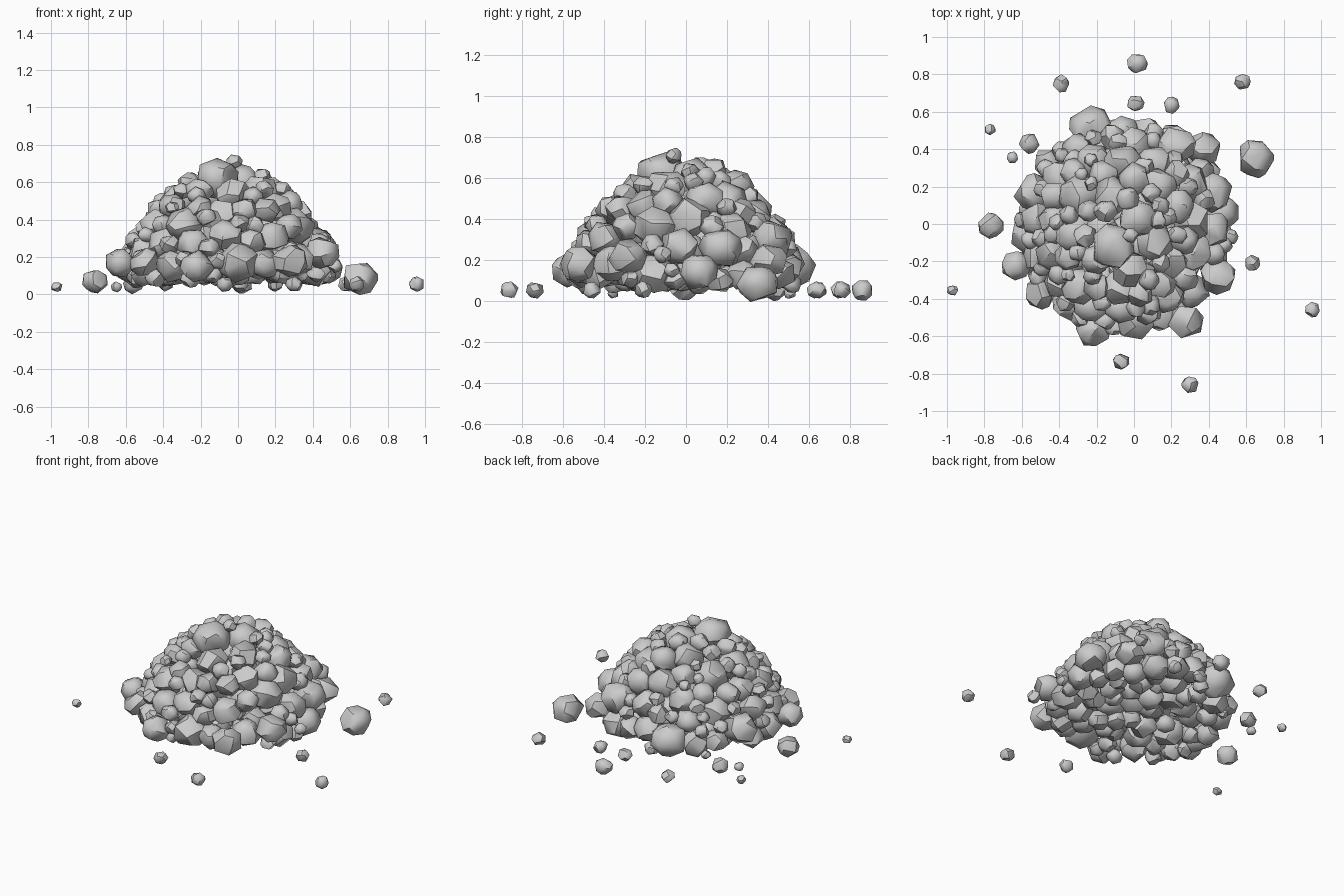
import bpy, bmesh, math, random
from mathutils import Vector, Matrix

if "Cube" in bpy.data.objects:
    bpy.data.objects.remove(bpy.data.objects["Cube"])

random.seed(11)


def add_stone(bm, centre, r, squash=0.95):
    """Faceted stone: convex hull of jittered points spread over a sphere."""
    tmp = bmesh.new()
    n = random.randint(16, 21)
    rot = Matrix.Rotation(random.uniform(0, 6.28), 3, Vector(
        (random.uniform(-1, 1), random.uniform(-1, 1), random.uniform(0.1, 1))).normalized())
    stretch = Vector((random.uniform(.97, 1.1), random.uniform(.97, 1.1), squash))
    for i in range(n):
        z = 1 - 2 * (i + 0.5) / n
        a = i * 2.39996
        q = math.sqrt(1 - z * z)
        p = Vector((q * math.cos(a), q * math.sin(a), z))
        p += Vector([random.uniform(-.2, .2) for _ in range(3)])
        p = rot @ (p.normalized() * random.uniform(1.02, 1.1))
        tmp.verts.new(Vector(centre) + Vector([p[k] * stretch[k] * r for k in range(3)]))
    bmesh.ops.convex_hull(tmp, input=tmp.verts[:])
    stray = [v for v in tmp.verts if not v.link_faces]
    bmesh.ops.delete(tmp, geom=stray, context='VERTS')
    bmesh.ops.recalc_face_normals(tmp, faces=tmp.faces[:])
    me = bpy.data.meshes.new("tmp")
    tmp.to_mesh(me)
    tmp.free()
    bm.from_mesh(me)
    bpy.data.meshes.remove(me)


def make_object(name, stones):
    bm = bmesh.new()
    for c, r in stones:
        add_stone(bm, c, r)
    me = bpy.data.meshes.new(name)
    bm.to_mesh(me)
    bm.free()
    me.shade_smooth()
    me.set_sharp_from_angle(angle=math.radians(42))
    ob = bpy.data.objects.new(name, me)
    bpy.context.collection.objects.link(ob)


# Stones lying loose around the heap: x, y, radius
loose = [(.02, .86, .053), (-.39, .75, .043), (.58, .76, .043), (.01, .645, .042), (.2, .635, .042),
         (-.77, .505, .029), (-.56, .43, .053), (-.65, .355, .029), (.65, .35, .096), (-.765, -.01, .066),
         (.635, -.21, .042), (-.97, -.355, .028), (.955, -.46, .042), (-.07, -.735, .043), (.30, -.86, .043)]
make_object("scattered_stones",
            [((x, y, .085 if r > .09 else .07 if r > .06 else .04 if r < .03 else .055), r) for x, y, r in loose])

# Large landmark stones of the heap: x, y, z, radius
heap = [(-.23, .51, .17, .115), (-.22, -.57, .15, .085), (.28, -.52, .18, .09), (-.63, -.22, .17, .08),
        (-.53, .17, .2, .1), (.22, .42, .3, .1), (.37, .4, .2, .085), (.42, .17, .26, .1),
        (.45, -.28, .22, .09), (-.5, -.37, .17, .08), (-.11, -.12, .62, .115), (-.29, .15, .48, .11),
        (0, .24, .56, .085), (.02, .03, .6, .1), (-.02, -.06, .71, .04), (.0, -.5, .17, .11),
        (.2, -.2, .46, .085), (.42, -.03, .27, .09), (-.42, .02, .38, .085), (-.08, -.34, .42, .09)]
heap = [(Vector(s[:3]), s[3]) for s in heap]

# Outline of the heap: height, radius
PROFILE = [(.03, .55), (.15, .61), (.3, .555), (.4, .49), (.5, .42), (.6, .31), (.69, .17), (.73, .02)]


def radius_at(z):
    for (z0, r0), (z1, r1) in zip(PROFILE, PROFILE[1:]):
        if z0 <= z <= z1:
            return r0 + (r1 - r0) * (z - z0) / (z1 - z0)
    return 0


def fits(p, r, gap):
    return all((p - q).length > gap * (r + s) for q, s in heap)


# Shell: stones pressed against the outline, big ones first
for r_lo, r_hi, tries, gap in ((.085, .1, 700, .78), (.065, .085, 1500, .74), (.045, .06, 1500, .74), (.03, .042, 160, .8)):
    for _ in range(tries):
        r = random.uniform(r_lo, r_hi)
        z = random.uniform(.04, .72)
        a = random.uniform(0, 2 * math.pi)
        R = radius_at(z)
        if random.random() > R / .5:
            continue
        slope = (radius_at(min(z + .02, .73)) - radius_at(max(z - .02, .03))) / .04
        n = Vector((1, 0, -slope)).normalized()
        inset = r * random.uniform(.9, 1.15)
        d = max(R - n.x * inset, 0)
        h = max(z - n.z * inset, r + random.uniform(.03, .06))
        p = Vector((-.05 + d * math.cos(a), -.01 + d * math.sin(a), h))
        if fits(p, r, gap):
            heap.append((p, r))

# Core stones filling the inside
for r_lo, r_hi, tries in ((.08, .1, 1500), (.055, .075, 3000)):
    for _ in range(tries):
        r = random.uniform(r_lo, r_hi)
        z = random.uniform(r + .04, .6)
        d = max(radius_at(z) - r - .03, 0) * math.sqrt(random.random())
        a = random.uniform(0, 2 * math.pi)
        p = Vector((-.05 + d * math.cos(a), -.01 + d * math.sin(a), z))
        if fits(p, r, .74):
            heap.append((p, r))

make_object("heap_large_stones", [s for s in heap if s[1] >= .065])
make_object("heap_small_stones", [s for s in heap if s[1] < .065])
